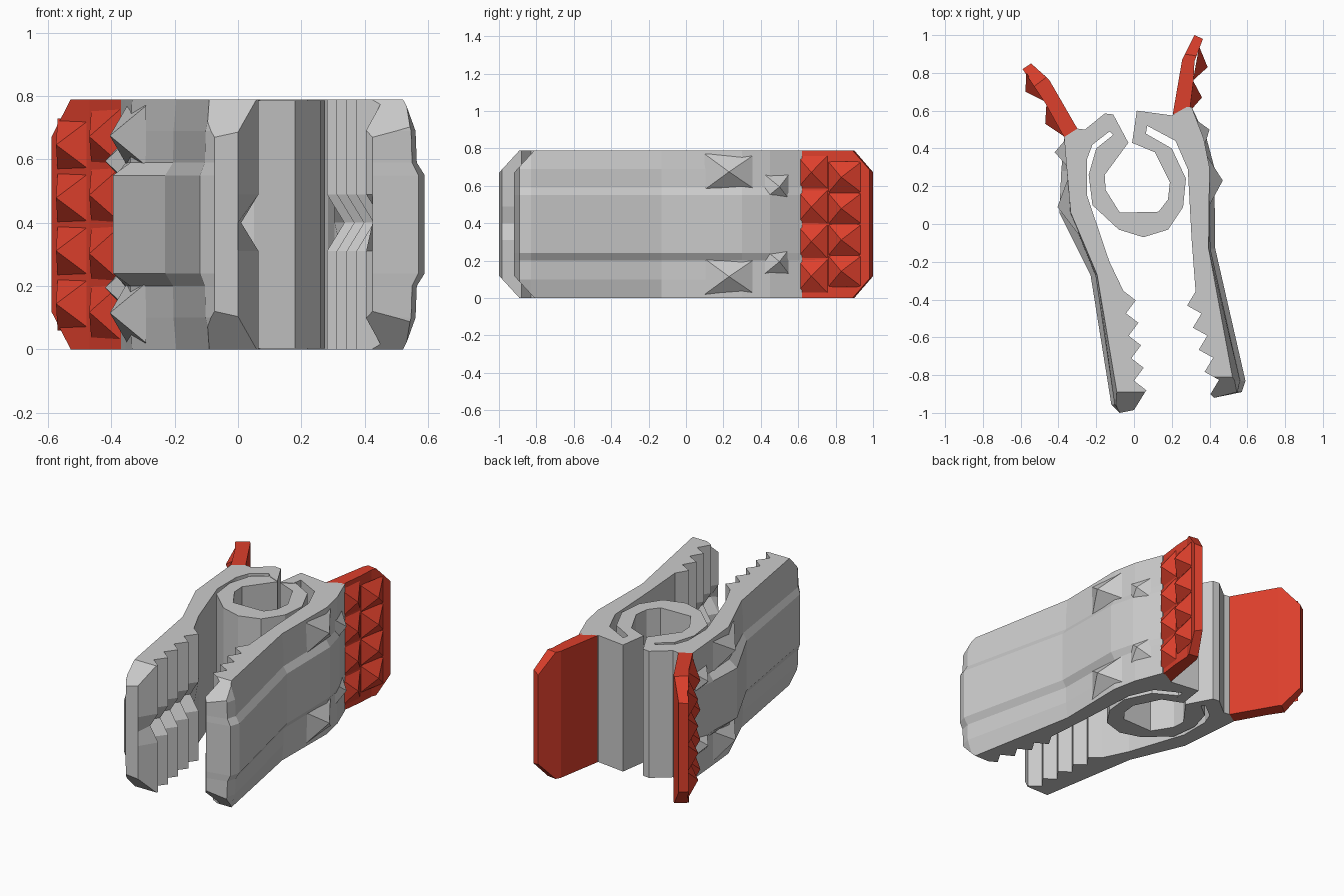
import bpy, bmesh
from mathutils import Vector

if "Cube" in bpy.data.objects:
    bpy.data.objects.remove(bpy.data.objects["Cube"])

H = 0.79

red = bpy.data.materials.new("red_grip")
red.diffuse_color = (0.72, 0.05, 0.025, 1)
red.use_nodes = True
red.node_tree.nodes["Principled BSDF"].inputs["Base Color"].default_value = red.diffuse_color


def finish(name, bm, mat=None):
    bmesh.ops.recalc_face_normals(bm, faces=bm.faces)
    me = bpy.data.meshes.new(name)
    bm.to_mesh(me)
    bm.free()
    ob = bpy.data.objects.new(name, me)
    bpy.context.collection.objects.link(ob)
    if mat:
        me.materials.append(mat)
    return ob


def loft(layers):
    """Solid through stacked outlines: list of (z, outline)."""
    bm = bmesh.new()
    rings = [[bm.verts.new((x, y, z)) for x, y in pts] for z, pts in layers]
    n = len(rings[0])
    bm.faces.new(rings[0][::-1])
    bm.faces.new(rings[-1])
    for a, b in zip(rings, rings[1:]):
        for i in range(n):
            j = (i + 1) % n
            bm.faces.new((a[i], a[j], b[j], b[i]))
    return bm


def chamfer_tip(bm, tip, direction, length=0.11, height=0.12):
    """Slice the upper and lower corners off a free end."""
    d = Vector((*direction, 0)).normalized()
    for z, s in ((height, -1), (H - height, 1)):
        bmesh.ops.bisect_plane(bm, geom=bm.verts[:] + bm.edges[:] + bm.faces[:],
                               plane_co=(*tip, z),
                               plane_no=d * height + Vector((0, 0, s * length)),
                               clear_outer=True)
        bmesh.ops.holes_fill(bm, edges=[e for e in bm.edges if e.is_boundary])


def pyramid(bm, p, q, apex, z0, z1):
    v = [bm.verts.new(c) for c in ((*p, z0), (*q, z0), (*q, z1), (*p, z1))]
    a = bm.verts.new((*apex, (z0 + z1) / 2))
    bm.faces.new(v)
    for i in range(4):
        bm.faces.new((v[i], v[(i + 1) % 4], a))


def arm(name, side, start, step, valley, inner, outer, bulge, inset, bumps):
    teeth = []
    for i in range(5):
        t = Vector(start) + i * Vector(step)
        teeth += [t, t + Vector(valley)]

    # raised outer band, tapered edges and tooth groove come from the layers
    def outline(band, edge, groove):
        return ([(t.x + side * groove, t.y) for t in teeth] + inner +
                [(x + side * (band * b - edge * c), y)
                 for (x, y), b, c in zip(outer, bulge, inset)])
    bm = loft([(z, outline(b, e, g)) for z, b, e, g in (
        (0, 0, 1, 0), (0.1, 0, 0.1, 0), (0.2, 0, 0, 0), (0.24, 1, 0, 0), (0.31, 1, 0, 0),
        (0.4, 1, 0, 0.055), (0.49, 1, 0, 0), (0.55, 1, 0, 0), (0.59, 0, 0, 0),
        (0.69, 0, 0.1, 0), (H, 0, 1, 0))])
    chamfer_tip(bm, (0, min(y for x, y in outer)), (0, -1))
    for p, q, apex, z0, z1 in bumps:
        pyramid(bm, p, q, apex, z0, z1)
        pyramid(bm, p, q, apex, H - z1, H - z0)
    return finish(name, bm)


# Left jaw arm with hook to the spring
arm("left_arm", -1, (0.065, -0.88), (-0.014, 0.119), (-0.065, 0.05),
    [(-0.13, -0.2), (-0.25, 0.155), (-0.25, 0.34), (-0.22, 0.42), (-0.13, 0.49),
     (-0.1, 0.46), (-0.03, 0.43), (-0.11, 0.58), (-0.155, 0.585), (-0.26, 0.5), (-0.3, 0.505)],
    [(-0.37, 0.46), (-0.355, 0.28), (-0.34, 0.06), (-0.205, -0.27),
     (-0.105, -0.955), (-0.075, -1.0), (0.0, -0.985)],
    [0, 0.03, 0.055, 0.025, 0.015, 0, 0], [0, 0, 0.005, 0.01, 0.025, 0.01, 0],
    [((-0.35, 0.24), (-0.29, -0.06), (-0.405, 0.09), 0.02, 0.21),
     ((-0.36, 0.45), (-0.35, 0.3), (-0.42, 0.38), 0.13, 0.26)])

# Right jaw arm
arm("right_arm", 1, (0.405, -0.9), (-0.031, 0.117), (0.045, 0.075),
    [(0.305, -0.08), (0.285, 0.29), (0.22, 0.44), (0.07, 0.52), (0.06, 0.46),
     (-0.01, 0.43), (0.015, 0.6), (0.2, 0.575), (0.28, 0.62)],
    [(0.305, 0.62), (0.37, 0.45), (0.4, 0.3), (0.405, -0.13),
     (0.565, -0.83), (0.55, -0.89), (0.425, -0.92)],
    [0, 0.015, 0.025, 0.025, 0.025, 0.02, 0], [0, 0, 0, 0.01, 0.04, 0.03, 0],
    [((0.38, 0.37), (0.4, 0.1), (0.47, 0.23), 0.02, 0.21),
     ((0.33, 0.55), (0.375, 0.42), (0.4, 0.5), 0.13, 0.26)])

# C-shaped spring
ring = [(-0.1, 0.48), (-0.2, 0.4), (-0.24, 0.26), (-0.22, 0.1), (-0.08, -0.03),
        (0.05, -0.07), (0.18, -0.03), (0.26, 0.09), (0.275, 0.24), (0.2, 0.4),
        (0.06, 0.48), (-0.01, 0.43), (0.11, 0.38), (0.19, 0.22), (0.18, 0.13),
        (0.13, 0.065), (-0.075, 0.06), (-0.15, 0.18), (-0.155, 0.26), (-0.03, 0.43)]
finish("spring_ring", loft([(0.003, ring), (H - 0.003, ring)]))


# Red finger grips with rows of pyramids
def grip(name, profile, tip, direction, columns):
    bm = loft([(0, profile), (H, profile)])
    chamfer_tip(bm, tip, direction)
    for p, q, apex, margin in columns:
        h = (H - 2 * margin) / 4
        for i in range(4):
            pyramid(bm, p, q, apex, margin + i * h, margin + (i + 1) * h)
    finish(name, bm, red)


grip("left_grip", [(-0.3, 0.505), (-0.45, 0.765), (-0.545, 0.85), (-0.59, 0.82),
                   (-0.47, 0.64), (-0.37, 0.46)],
     (-0.57, 0.835), (-0.6, 0.8),
     [((-0.463, 0.645), (-0.365, 0.46), (-0.47, 0.53), 0.025),
      ((-0.57, 0.80), (-0.463, 0.645), (-0.575, 0.7), 0.06)])
grip("right_grip", [(0.205, 0.58), (0.255, 0.87), (0.32, 1.0), (0.365, 0.98),
                    (0.32, 0.86), (0.315, 0.76), (0.295, 0.6), (0.28, 0.6)],
     (0.34, 1.0), (0.15, 1),
     [((0.312, 0.76), (0.29, 0.59), (0.36, 0.67), 0.025),
      ((0.345, 0.94), (0.312, 0.76), (0.39, 0.83), 0.06)])
